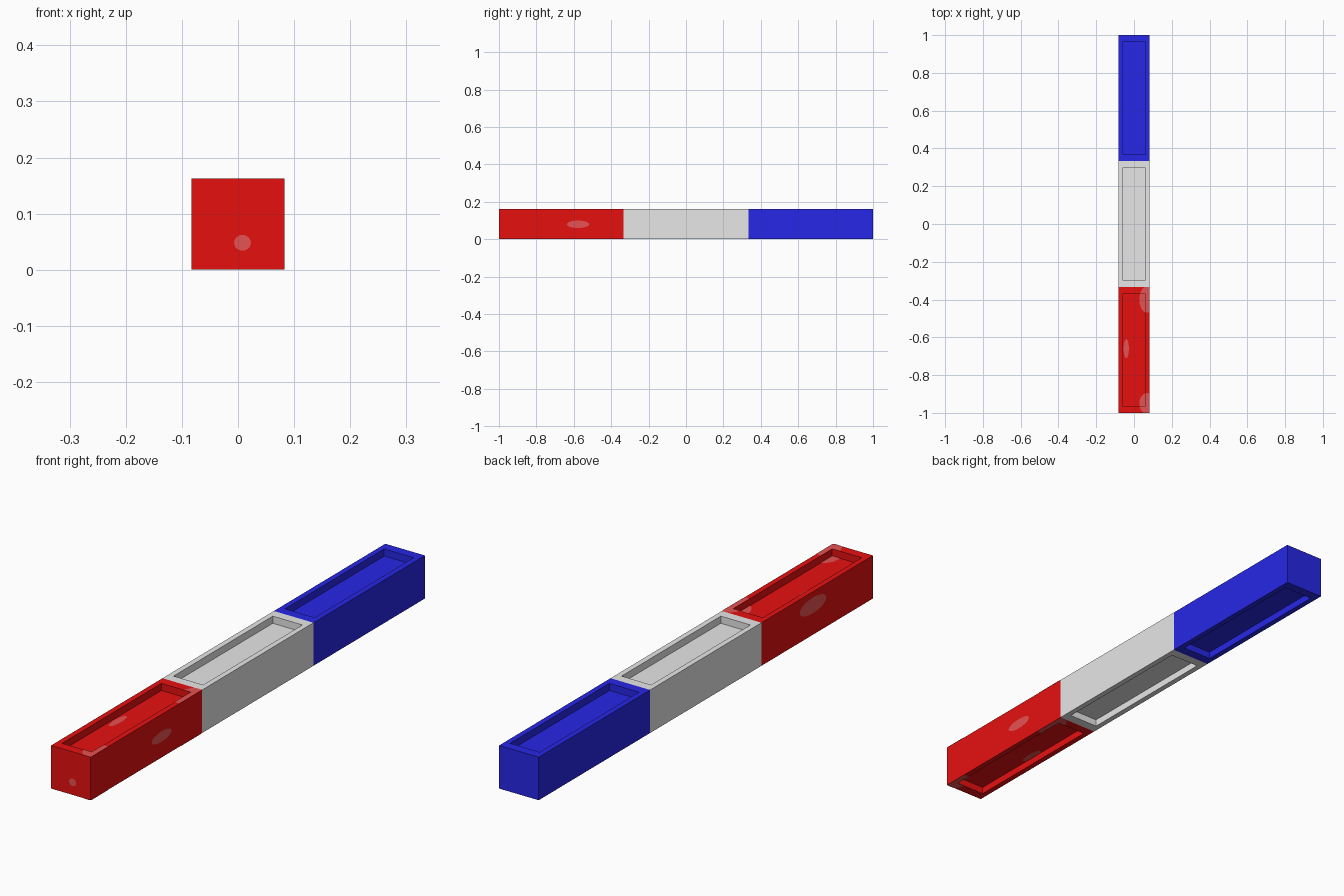
import bpy, bmesh, math
from mathutils import Vector

if "Cube" in bpy.data.objects:
    bpy.data.objects.remove(bpy.data.objects["Cube"])

W, H, L = 0.166, 0.163, 2 / 3      # section width, height, length
RX, RY, DEPTH = 0.062, 0.297, 0.027  # recess half sizes and depth


def material(name, rgb):
    m = bpy.data.materials.new(name)
    m.diffuse_color = (*rgb, 1)
    m.use_nodes = True
    m.node_tree.nodes["Principled BSDF"].inputs["Base Color"].default_value = m.diffuse_color
    return m


red = material("red", (0.8, 0.005, 0.005))
white = material("white", (0.8, 0.8, 0.8))
blue = material("blue", (0.02, 0.02, 0.8))
pale_red = material("pale_red", (0.8, 0.085, 0.085))


def finish(bm, name, mat):
    me = bpy.data.meshes.new(name)
    bm.to_mesh(me)
    bm.free()
    me.materials.append(mat)
    ob = bpy.data.objects.new(name, me)
    bpy.context.collection.objects.link(ob)
    return ob


# Bar section: box with a rectangular recess in its top and bottom
def section(name, y, mat):
    bm = bmesh.new()
    bmesh.ops.create_cube(bm, size=1)
    bmesh.ops.scale(bm, vec=(W, L, H), verts=bm.verts)
    for f in [f for f in bm.faces if abs(f.normal.z) > 0.9]:
        s = 1 if f.normal.z > 0 else -1
        bmesh.ops.inset_individual(bm, faces=[f], thickness=0.02)
        for v in f.verts:
            v.co.x = math.copysign(RX, v.co.x)
            v.co.y = math.copysign(RY, v.co.y)
        bmesh.ops.inset_individual(bm, faces=[f], thickness=0.0001)
        for v in f.verts:
            v.co.z -= s * DEPTH
    bmesh.ops.translate(bm, vec=(0, y, H / 2), verts=bm.verts)
    finish(bm, name, mat)


section("red_section", -L, red)
section("white_section", 0, white)
section("blue_section", L, blue)


# Worn spot: thin elliptical plate, clipped to a rectangle (u0, u1, v0, v1)
def spot(name, centre, radii, place, normal, clip=(-9, 9, -9, 9)):
    pts = []
    for i in range(24):
        a = i * math.tau / 24
        u = min(max(centre[0] + radii[0] * math.cos(a), clip[0]), clip[1])
        v = min(max(centre[1] + radii[1] * math.sin(a), clip[2]), clip[3])
        p = Vector(place(u, v)) + Vector(normal) * 0.001
        if all((p - q).length > 1e-5 for q in pts):
            pts.append(p)
    bm = bmesh.new()
    f = bm.faces.new([bm.verts.new(p) for p in pts])
    f.normal_update()
    if f.normal.dot(Vector(normal)) < 0:
        f.normal_flip()
    finish(bm, name, pale_red)


# Spots on the end and the sides
spot("front_spot", (0.008, 0.048), (0.015, 0.014), lambda u, v: (u, -1, v), (0, -1, 0))
spot("right_spot", (-0.577, 0.08), (0.06, 0.02), lambda u, v: (W / 2, u, v), (1, 0, 0))
spot("left_spot", (-0.64, 0.112), (0.08, 0.03), lambda u, v: (-W / 2, u, v), (-1, 0, 0))

# Spots on the top and bottom, split between recess floor and raised rim
y0, y1 = -L - RY, -L + RY
floor = (-RX, RX, y0, y1)
side_rim = (RX, W / 2, -1, -L / 2)
end_rims = ((-RX, RX, y1, -L / 2), (-RX, RX, -1, y0))
for side, s in (("top", 1), ("bottom", -1)):
    rim_z = H if s > 0 else 0
    low = lambda u, v, z=rim_z - s * DEPTH: (u, v, z)
    high = lambda u, v, z=rim_z: (u, v, z)
    n = (0, 0, s)
    x = -0.041 if s > 0 else -0.05
    spot(side + "_middle_spot", (x, -0.66), (0.014, 0.05), low, n, floor)
    for tag, cy, rim in (("inner", -0.40, end_rims[0]), ("outer", -0.95, end_rims[1])):
        c, r = (0.068, cy), (0.04, 0.07 if tag == "inner" else 0.055)
        spot(f"{side}_{tag}_spot_floor", c, r, low, n, floor)
        spot(f"{side}_{tag}_spot_side", c, r, high, n, side_rim)
        spot(f"{side}_{tag}_spot_end", c, r, high, n, rim)
